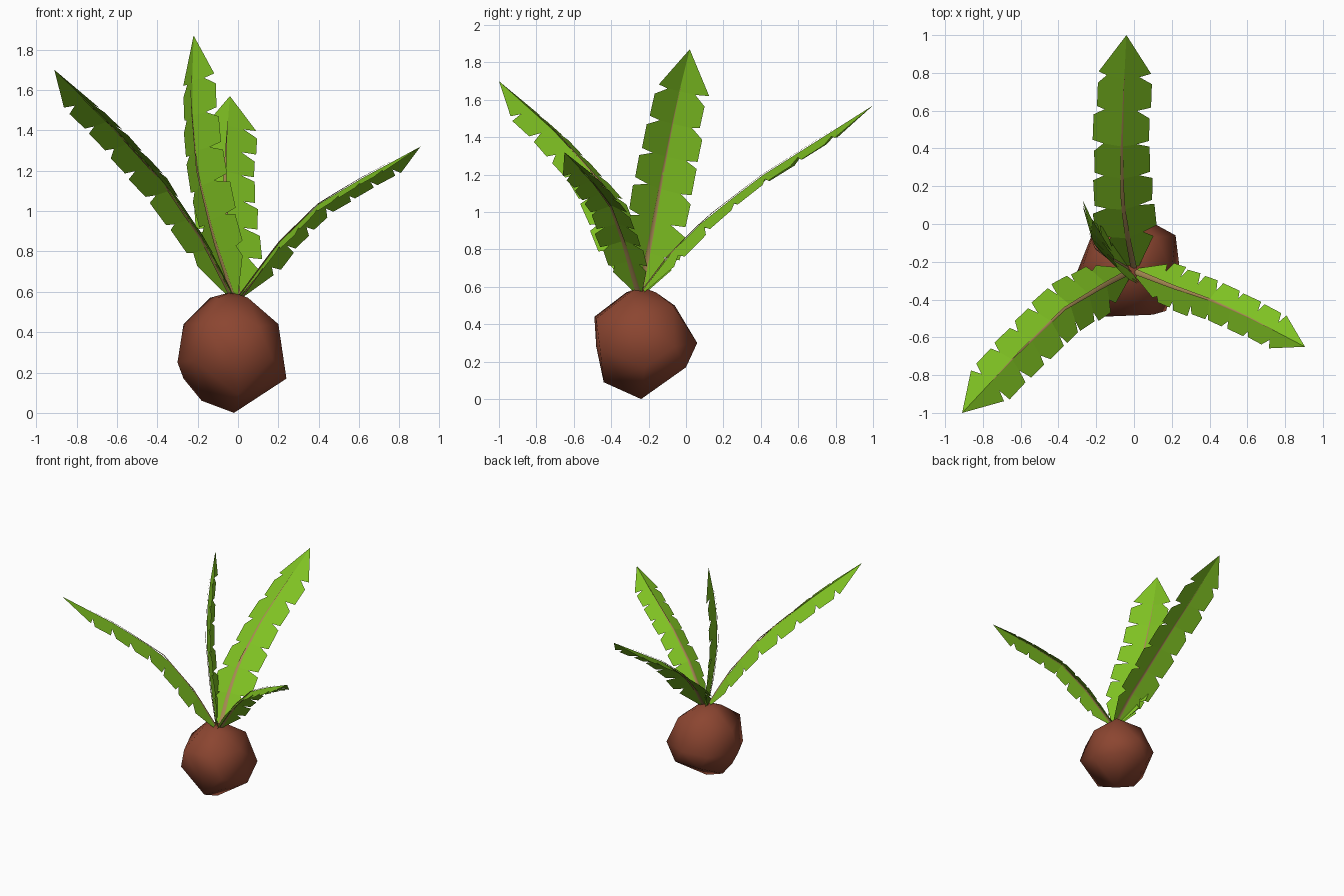
import bpy, bmesh, math, random
from mathutils import Vector

if "Cube" in bpy.data.objects:
    bpy.data.objects.remove(bpy.data.objects["Cube"])

random.seed(4)


def material(name, rgb):
    m = bpy.data.materials.new(name)
    m.diffuse_color = (*rgb, 1)
    m.use_nodes = True
    m.node_tree.nodes["Principled BSDF"].inputs["Base Color"].default_value = m.diffuse_color
    return m


GREEN = material("leaf green", (0.21, 0.53, 0.016))
TAN = material("rib tan", (0.38, 0.25, 0.085))
BROWN = material("bulb brown", (0.26, 0.06, 0.03))


def finish(bm, name, mat, smooth=False):
    me = bpy.data.meshes.new(name)
    bm.to_mesh(me)
    bm.free()
    me.materials.append(mat)
    for p in me.polygons:
        p.use_smooth = smooth
    ob = bpy.data.objects.new(name, me)
    bpy.context.collection.objects.link(ob)
    return ob


def sample(path, u):
    """Point at fraction u of the path's length."""
    lens = [(b - a).length for a, b in zip(path, path[1:])]
    d = u * sum(lens)
    for i, l in enumerate(lens):
        if d <= l or i == len(lens) - 1:
            return path[i].lerp(path[i + 1], min(d / l, 1))
        d -= l


def leaf(name, pts, width, top, n=7, droop=25):
    path = [Vector(p) for p in pts]
    c, s = math.cos(math.radians(droop)), math.sin(math.radians(droop))

    def frame(u):
        t = (sample(path, min(u + .06, 1)) - sample(path, max(u - .06, 0))).normalized()
        side = t.cross(Vector(top)).normalized()
        return side, side.cross(t)

    def half_width(u):
        return width * min(1, 0.16 + u * 5, 1.12 - 0.3 * u)

    def edge(u, f, sgn):
        side, up = frame(u)
        return sample(path, u) + (side * sgn * c - up * s) * half_width(u) * f

    # blade: two drooping halves, each cut into teeth by notches
    bm = bmesh.new()
    us = [0] + [0.17 + 0.66 * i / (n - 2) for i in range(n - 1)] + [1]
    rib = [bm.verts.new(sample(path, u)) for u in us]
    for sgn in (1, -1):
        notch = [bm.verts.new(edge(u, 1 if i == 0 else random.uniform(.5, .7), sgn))
                 for i, u in enumerate(us[:-1])]
        for i in range(n):
            step = us[i + 1] - us[i]
            f = random.uniform(.95, 1.08)
            lo = bm.verts.new(edge(us[i] + step * .05, f * .97, sgn)) if i else None
            if i == n - 1:
                loop = [rib[i], notch[i], lo, rib[i + 1]]
            else:
                hi = bm.verts.new(edge(us[i + 1] - step * random.uniform(.12, .28), f, sgn))
                loop = [rib[i], notch[i]] + ([lo] if lo else []) + [hi, notch[i + 1], rib[i + 1]]
            bm.faces.new(loop if sgn > 0 else loop[::-1])
    finish(bm, name, GREEN)

    # rib: tapering strip along the fold, on both faces of the blade
    bm = bmesh.new()
    for off in (.006, -.006):
        rows = []
        for k in range(13):
            u = k / 12 * .85
            side, up = frame(u)
            r = 0.017 * (1 - u * 1.12)
            p = sample(path, u) + up * off
            rows.append([bm.verts.new(p + (side * q * c - up * abs(q) * s) * r)
                         for q in (1, 0, -1)])
        for a, b in zip(rows, rows[1:]):
            for j in (0, 1):
                f = [a[j], a[j + 1], b[j + 1], b[j]]
                bm.faces.new(f[::-1] if off > 0 else f)
    bm.normal_update()
    for f in bm.faces:                      # face away from the blade
        mid = f.calc_center_median()
        u = min((k / 40 for k in range(41)), key=lambda v: (sample(path, v) - mid).length)
        if f.normal.dot(frame(u)[1]) * (1 if f.index < 0 or list(bm.faces).index(f) < 24 else -1) < 0:
            f.normal_flip()
    finish(bm, name + "_rib", TAN, True)


# four leaves
leaf("back_leaf", [(0, -.24, .57), (-.03, -.09, .77), (-.06, .1, .96), (-.065, .4, 1.19),
                   (-.055, .7, 1.38), (-.04, 1, 1.57)], .165, (0, 0, 1), 7, 16)
leaf("front_left_leaf", [(-.02, -.25, .57), (-.17, -.33, .86), (-.37, -.45, 1.15),
                         (-.62, -.69, 1.42), (-.91, -1, 1.70)], .155, (0, 0, 1), 8, 22)
leaf("right_leaf", [(0, -.25, .57), (.2, -.33, .84), (.4, -.40, 1.035),
                    (.6, -.49, 1.155), (.905, -.65, 1.32)], .125, (0, 0, 1), 8)
leaf("upright_leaf", [(-.02, -.25, .57), (-.12, -.19, .87), (-.2, -.13, 1.2),
                      (-.23, -.06, 1.55), (-.22, .02, 1.87)], .185, (-.85, -.47, .1), 7, 14)

# bulb: faceted lump made as a convex hull
bulb = [(-.03, -.24, .6), (-.14, -.2, .57), (.05, -.3, .57), (.02, -.16, .57), (-.1, -.32, .57),
        (-.27, -.22, .44), (-.15, -.49, .44), (.1, -.48, .43), (.2, -.25, .44), (.12, -.07, .5),
        (-.12, -.06, .5), (-.3, -.25, .25), (0, .06, .3), (-.2, 0, .28), (.22, -.06, .28),
        (.17, -.46, .27), (-.22, -.43, .26), (0, -.48, .28), (.24, -.22, .17), (-.27, -.22, .17),
        (-.18, -.22, .06), (0, -.44, .09), (.1, .0, .17), (-.13, 0, .17), (-.02, -.24, 0)]
bm = bmesh.new()
for p in bulb:
    bm.verts.new(p)
bmesh.ops.convex_hull(bm, input=bm.verts)
bmesh.ops.recalc_face_normals(bm, faces=bm.faces)
finish(bm, "bulb", BROWN, True)
